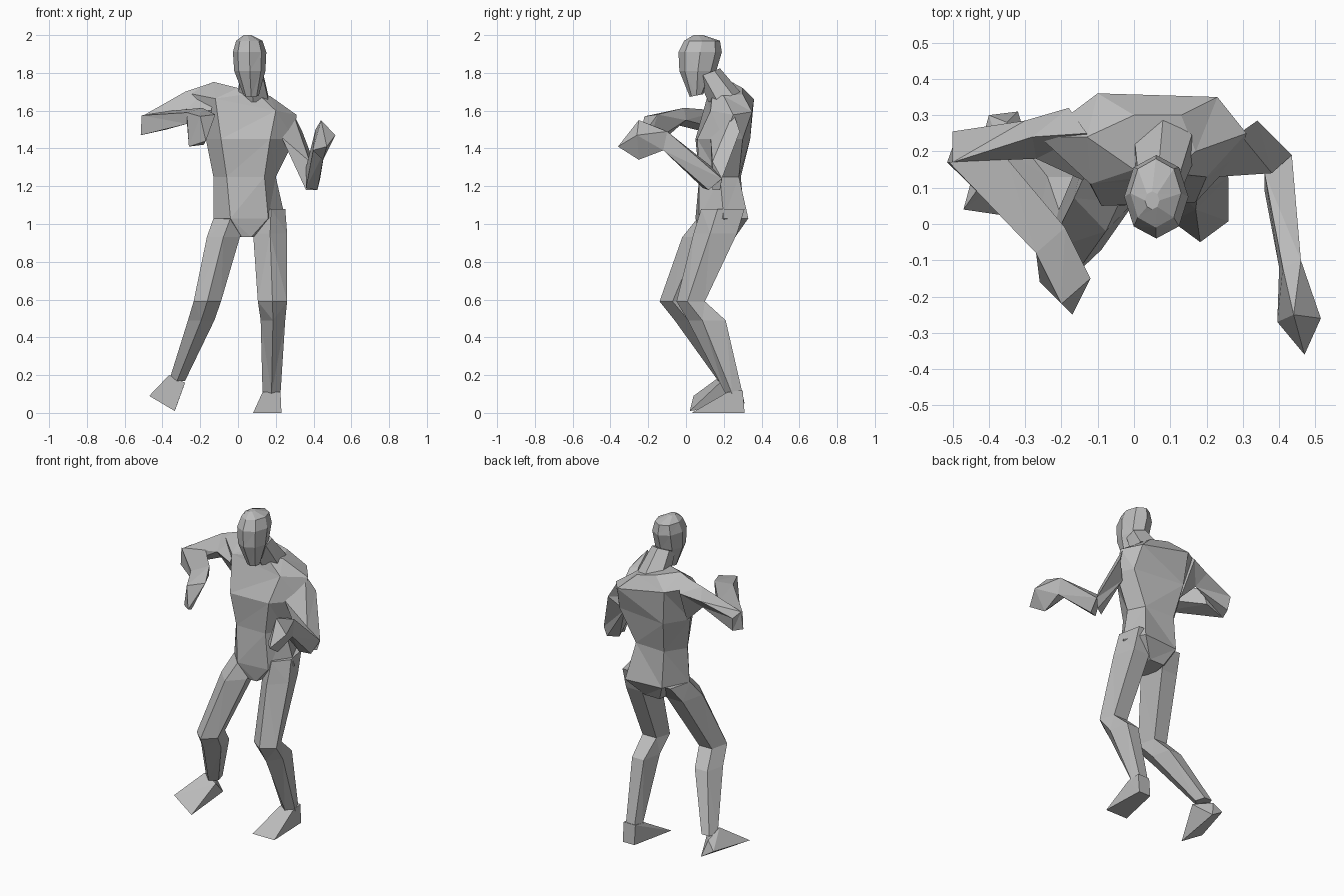
import bpy
import bmesh
from math import sin, cos, tau

# Remove the default cube only
default_cube = bpy.data.objects.get("Cube")
if default_cube:
    bpy.data.objects.remove(default_cube, do_unlink=True)

# One plain grey material for the whole figure
GREY = (0.5, 0.5, 0.5, 1.0)
material = bpy.data.materials.new("plain grey")
material.use_nodes = True
material.diffuse_color = GREY
material.node_tree.nodes["Principled BSDF"].inputs["Base Color"].default_value = GREY


def finish(bm, name):
    """Turn a bmesh into a flat shaded, named object."""
    bmesh.ops.recalc_face_normals(bm, faces=bm.faces)
    mesh = bpy.data.meshes.new(name)
    bm.to_mesh(mesh)
    bm.free()
    mesh.materials.append(material)
    part = bpy.data.objects.new(name, mesh)
    bpy.context.collection.objects.link(part)
    return part


def loft(name, rings):
    """Skin a chain of rings that share one point count, with capped ends."""
    bm = bmesh.new()
    loops = [[bm.verts.new(point) for point in ring] for ring in rings]
    for low, high in zip(loops, loops[1:]):
        count = len(low)
        for i in range(count):
            j = (i + 1) % count
            bm.faces.new((low[i], low[j], high[j], high[i]))
    bm.faces.new(loops[0])
    bm.faces.new(loops[-1])
    bmesh.ops.triangulate(bm, faces=[f for f in bm.faces if len(f.verts) > 3])
    return finish(bm, name)


def hull(name, points):
    """Wrap a handful of corner points in a convex faceted solid."""
    bm = bmesh.new()
    verts = [bm.verts.new(point) for point in points]
    result = bmesh.ops.convex_hull(bm, input=verts)
    loose = {v for v in result["geom_interior"] if isinstance(v, bmesh.types.BMVert)}
    bmesh.ops.delete(bm, geom=list(loose), context="VERTS")
    return finish(bm, name)


def polygon_ring(sides, left, right, front, back, z, tilt=0.0):
    """Level polygon with one corner forward, stretched to the given bounds."""
    unit = [(sin(tau * i / sides), -cos(tau * i / sides)) for i in range(sides)]
    xs, ys = zip(*unit)

    def fit(value, values, low, high):
        span = max(values) - min(values)
        return low + (high - low) * (value - min(values)) / span

    ring = []
    for u, v in unit:
        x, y = fit(u, xs, left, right), fit(v, ys, front, back)
        ring.append((x, y, z + tilt * (y - (front + back) / 2)))
    return ring


def sloped_ring(z, slope, outline):
    """Outline in plan whose height falls or rises across the body."""
    return [(x, y, z + slope * x) for x, y in outline]


# Torso, from the crotch to the base of the neck
loft("torso", [
    sloped_ring(.93, 0, [(-.02, .15), (.02, .08), (.07, .08), (.1, .17), (.1, .26), (0, .26)]),
    sloped_ring(1.03, 0, [(-.13, .15), (-.04, .05), (.16, .07), (.25, .2), (.19, .33), (-.05, .31)]),
    sloped_ring(1.25, 0, [(-.13, .17), (-.06, .07), (.14, .07), (.2, .18), (.15, .28), (-.05, .29)]),
    sloped_ring(1.45, 0, [(-.17, .2), (-.09, .05), (.17, .06), (.3, .2), (.25, .3), (-.08, .34)]),
    sloped_ring(1.64, -.2, [(-.26, .24), (-.12, .11), (.2, .13), (.31, .25), (.23, .35), (-.1, .36)]),
    sloped_ring(1.72, -.25, [(-.13, .24), (0, .15), (.1, .14), (.17, .2), (.13, .3), (0, .3)]),
])

# Neck leaning forward into the head
loft("neck", [
    polygon_ring(6, 0, .16, .12, .29, 1.67, .3),
    polygon_ring(6, .01, .13, .06, .18, 1.8, .4),
])

# Head, from chin to crown
loft("head", [
    polygon_ring(8, .03, .11, .02, .09, 1.68, .2),
    polygon_ring(8, -.02, .145, -.035, .16, 1.81),
    polygon_ring(8, -.027, .15, -.04, .19, 1.91),
    polygon_ring(8, -.01, .13, -.01, .18, 1.97),
    polygon_ring(8, .03, .07, .04, .09, 2.0),
])

# Legs: hip, upper thigh, knee, calf and ankle bounds
legs = {
    "left_leg": [
        (.1, .25, .08, .31, 1.08),
        (.08, .26, .04, .27, .95),
        (.105, .26, -.05, .1, .59),
        (.12, .25, .01, .21, .49),
        (.13, .225, .21, .3, .1),
    ],
    "right_leg": [
        (-.13, .05, .06, .29, 1.03),
        (-.165, .01, -.02, .22, .93),
        (-.235, -.09, -.14, .04, .59),
        (-.265, -.125, -.06, .13, .49),
        (-.365, -.28, .17, .27, .17),
    ],
}
for name, bounds in legs.items():
    loft(name, [polygon_ring(5, *bound) for bound in bounds])

# Wedge feet: toe edge, heel edge and ankle corners
hull("left_foot", [
    (.08, .03, 0), (.23, .03, 0), (.14, .31, 0), (.22, .31, 0),
    (.13, .22, .11), (.225, .22, .11), (.14, .3, .12), (.22, .3, .12),
])
hull("right_foot", [
    (-.47, .04, .09), (-.335, .02, .01), (-.4, .3, .1), (-.32, .31, .05),
    (-.365, .19, .2), (-.28, .18, .16), (-.35, .28, .15),
])

# Right arm raised to the side, with the forearm folded across the front
loft("right_upper_arm", [
    [(-.13, .25, 1.75), (-.18, .32, 1.66), (-.16, .22, 1.45), (-.14, .12, 1.6)],
    [(-.28, .24, 1.7), (-.3, .285, 1.63), (-.27, .22, 1.56), (-.27, .18, 1.61)],
    [(-.5, .17, 1.575), (-.5, .255, 1.565), (-.49, .24, 1.48), (-.515, .17, 1.47)],
])
right_wrist = [(-.27, -.07, 1.53), (-.27, -.08, 1.59), (-.19, -.01, 1.615), (-.2, 0, 1.55)]
loft("right_forearm", [
    [(-.515, .17, 1.47), (-.51, .17, 1.575), (-.35, .18, 1.6), (-.38, .19, 1.5)],
    right_wrist,
])
hull("right_hand", right_wrist + [
    (-.12, -.15, 1.58), (-.2, -.22, 1.57), (-.17, -.25, 1.44),
    (-.26, -.16, 1.41), (-.18, -.2, 1.42),
])

# Left arm hanging, with the forearm lifted forward
loft("left_upper_arm", [
    [(.29, .25, 1.59), (.34, .285, 1.49), (.27, .22, 1.4), (.23, .13, 1.46)],
    [(.38, .14, 1.33), (.435, .19, 1.24), (.42, .18, 1.18), (.36, .14, 1.18)],
])
left_wrist = [(.4, -.12, 1.4), (.41, -.12, 1.5), (.46, -.1, 1.49), (.46, -.12, 1.39)]
loft("left_forearm", [
    [(.36, .09, 1.19), (.36, .14, 1.3), (.435, .19, 1.24), (.42, .12, 1.18)],
    left_wrist,
])
hull("left_hand", left_wrist + [
    (.44, -.25, 1.55), (.515, -.26, 1.47), (.395, -.27, 1.39),
    (.45, -.25, 1.34), (.47, -.36, 1.41),
])
